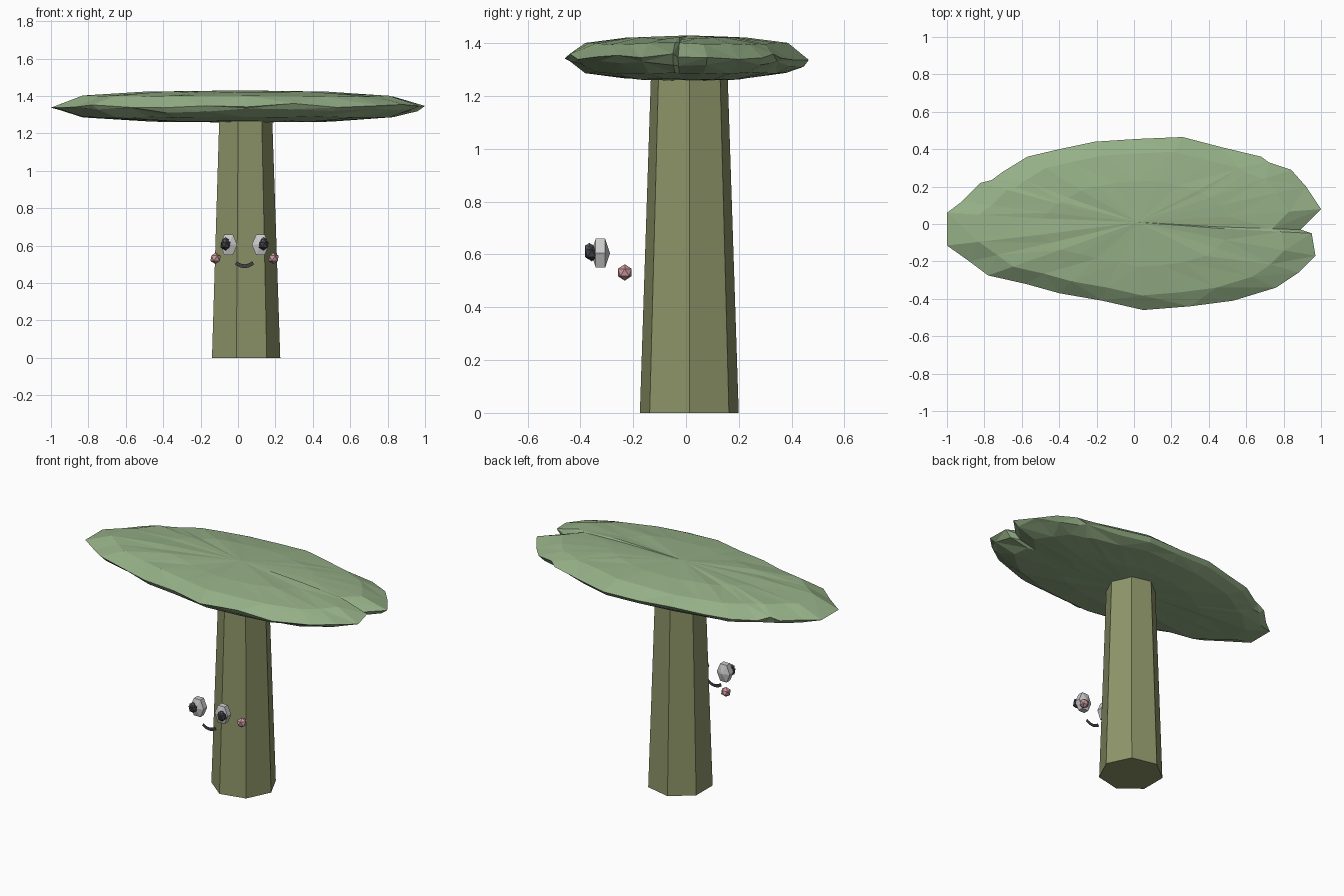
import bpy, bmesh, math, random
from mathutils import Matrix, Vector

if "Cube" in bpy.data.objects:
    bpy.data.objects.remove(bpy.data.objects["Cube"])

random.seed(4)


def material(name, rgb):
    m = bpy.data.materials.new(name)
    m.diffuse_color = (*rgb, 1)
    m.use_nodes = True
    m.node_tree.nodes["Principled BSDF"].inputs["Base Color"].default_value = m.diffuse_color
    return m


LEAF = material("leaf_green", (0.30, 0.43, 0.24))
BARK = material("olive_bark", (0.27, 0.30, 0.14))
WHITE = material("eye_white", (0.75, 0.75, 0.75))
DARK = material("dark", (0.05, 0.05, 0.06))
GREY = material("glint_grey", (0.12, 0.12, 0.13))
PINK = material("cheek_pink", (0.60, 0.32, 0.35))


def finish(name, bm, mat, loc=(0, 0, 0)):
    bmesh.ops.recalc_face_normals(bm, faces=bm.faces)
    me = bpy.data.meshes.new(name)
    bm.to_mesh(me)
    bm.free()
    me.materials.append(mat)
    ob = bpy.data.objects.new(name, me)
    ob.location = loc
    bpy.context.collection.objects.link(ob)
    return ob


def ico(name, loc, r, mat):
    bm = bmesh.new()
    bmesh.ops.create_icosphere(bm, subdivisions=1, radius=r)
    finish(name, bm, mat, loc)


# Trunk: tapered seven-sided prism with one corner towards +x
bm = bmesh.new()
bmesh.ops.create_cone(bm, cap_ends=True, segments=7, radius1=0.192, radius2=0.149, depth=1.28)
first = max(bm.verts, key=lambda v: v.co.x)
bmesh.ops.rotate(bm, verts=bm.verts, matrix=Matrix.Rotation(-math.atan2(first.co.y, first.co.x), 3, 'Z'))
finish("trunk", bm, BARK, (0.034, 0.0125, 0.64))

# Canopy: irregular lobed outline swept through rings into a flat faceted lens
outline = [(1, .08), (.92, .2), (.84, .29), (.72, .33), (.68, .36), (.47, .41),
           (.26, .465), (.02, .455), (-.21, .44), (-.4, .4), (-.57, .36), (-.7, .28),
           (-.76, .235), (-.82, .22), (-.92, .12), (-1, .06), (-1, -.115), (-.88, -.2),
           (-.78, -.275), (-.58, -.32), (-.4, -.37), (-.17, -.41), (.05, -.46), (.3, -.44),
           (.53, -.41), (.76, -.34), (.88, -.26), (.97, -.17), (.95, -.05), (.89, -.03)]
levels = [(.5, 1.265), (.83, 1.287), (.96, 1.322), (1, 1.348), (.83, 1.399), (.5, 1.42)]
bm = bmesh.new()
rings = []
for s, z in levels:
    j = 0.012 if s > .9 else 0.004
    rings.append([bm.verts.new((x * s, y * s, z + random.uniform(-j, j))) for x, y in outline])
n = len(outline)
for a, b in zip(rings, rings[1:]):
    for i in range(n):
        k = (i + 1) % n
        if random.random() < .5:
            tris = ((a[i], a[k], b[k]), (a[i], b[k], b[i]))
        else:
            tris = ((a[i], a[k], b[i]), (a[k], b[k], b[i]))
        for t in tris:
            bm.faces.new(t)
for ring, z in ((rings[0], 1.258), (rings[-1], 1.43)):
    c = bm.verts.new((0.02, 0.01, z))
    for i in range(n):
        bm.faces.new((ring[i], ring[(i + 1) % n], c))
finish("canopy", bm, LEAF)

# Face: eyes, pupils, glints and cheeks mirrored about the face centre
CX = 0.035
for side, sx in (("left", -1), ("right", 1)):
    bm = bmesh.new()
    bmesh.ops.create_uvsphere(bm, u_segments=6, v_segments=3, radius=1)
    top = max(bm.verts, key=lambda v: v.co.x)
    spin = Matrix.Rotation(-math.atan2(top.co.y, top.co.x), 4, 'Z')
    bmesh.ops.transform(bm, verts=bm.verts,
                        matrix=Matrix.Diagonal((.053, .036, .073, 1)) @ Matrix.Rotation(math.pi / 2, 4, 'X') @ spin)
    finish(side + "_eye", bm, WHITE, (CX + sx * .085, -.324, .605))
    ico(side + "_pupil", (CX + sx * .102, -.357, .604), .03, DARK)
    ico(side + "_glint", (CX + sx * .102, -.366, .624), .02, GREY)
    ico(side + "_cheek", (CX + sx * .155, -.232, .532), .031, PINK)

# Mouth: flat smiling ribbon
bm = bmesh.new()
pairs = []
for i in range(9):
    t = i / 4 - 1
    x, z = CX + .046 * t, .490 + .018 * t * t
    w = Vector((-.6 * t, 0, 1)).normalized() * .010
    p = Vector((x, -.34, z))
    pairs.append((bm.verts.new(p - w), bm.verts.new(p + w)))
for a, b in zip(pairs, pairs[1:]):
    bm.faces.new((a[0], b[0], b[1], a[1]))
finish("mouth", bm, DARK)
